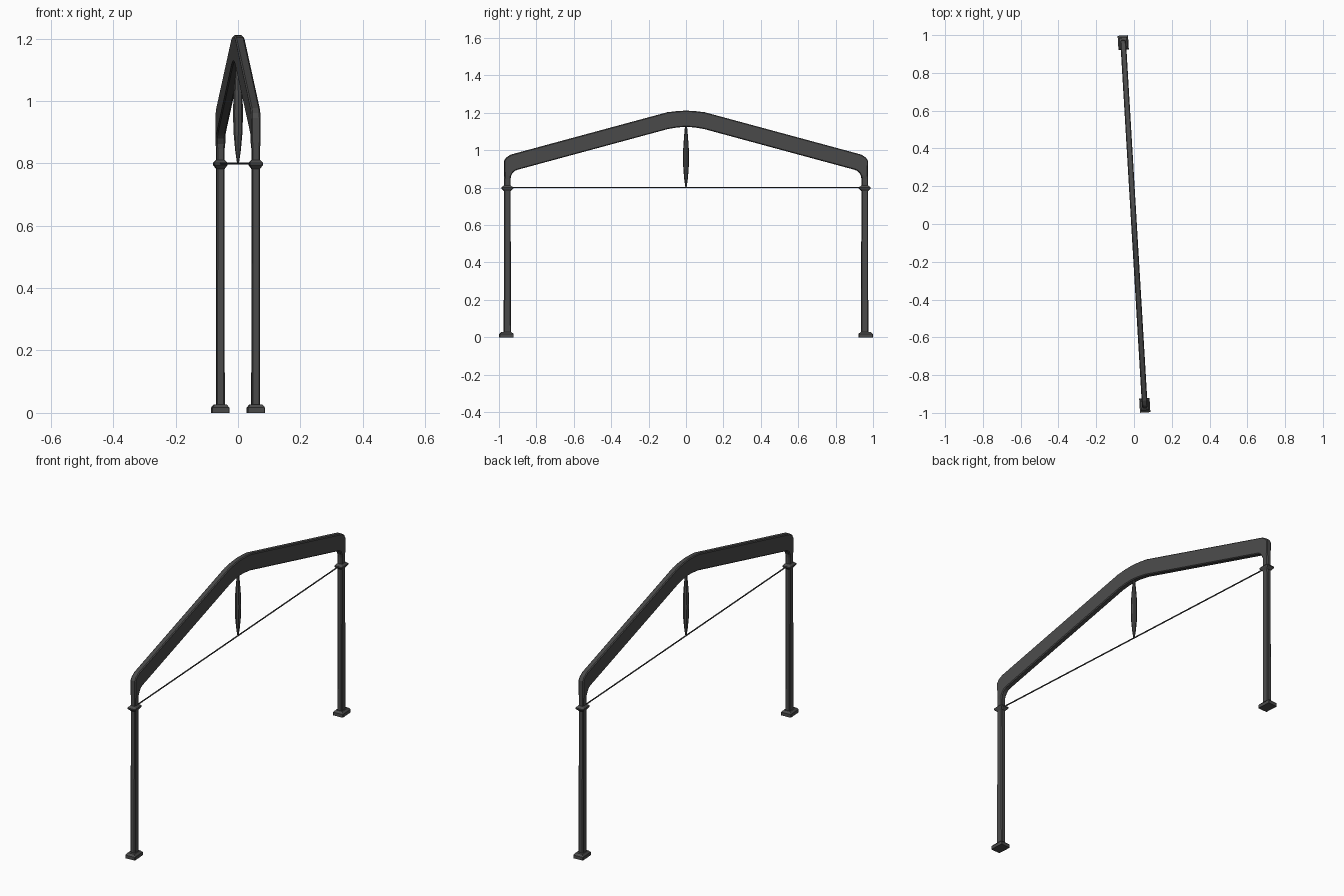
import bpy, bmesh, math
from mathutils import Vector, Matrix

if "Cube" in bpy.data.objects:
    bpy.data.objects.remove(bpy.data.objects["Cube"])

# The whole frame is turned slightly about the vertical axis
TURN = Matrix.Rotation(math.radians(3.4), 4, 'Z')
POST_Y = 0.962

# Dark iron
iron = bpy.data.materials.new("dark_iron")
iron.diffuse_color = (.07, .07, .07, 1)
iron.use_nodes = True
iron.node_tree.nodes["Principled BSDF"].inputs["Base Color"].default_value = iron.diffuse_color


def section(a, b, width, c):
    """Chamfered rectangle: depth runs from point a to point b, width along x."""
    a, b = Vector(a), Vector(b)
    d = (b - a).normalized() * c
    h = width / 2
    x = Vector((1, 0, 0))
    k = h - c
    return [a + x * k, a + d + x * h, b - d + x * h, b + x * k,
            b - x * k, b - d - x * h, a + d - x * h, a - x * k]


def loft(name, rings):
    bm = bmesh.new()
    loops = [[bm.verts.new(p) for p in r] for r in rings]
    n = len(loops[0])
    for p, q in zip(loops, loops[1:]):
        for i in range(n):
            bm.faces.new((p[i], p[(i + 1) % n], q[(i + 1) % n], q[i]))
    bm.faces.new(loops[0])
    bm.faces.new(loops[-1])
    bmesh.ops.recalc_face_normals(bm, faces=bm.faces)
    bm.transform(TURN)
    me = bpy.data.meshes.new(name)
    bm.to_mesh(me)
    bm.free()
    me.materials.append(iron)
    ob = bpy.data.objects.new(name, me)
    bpy.context.collection.objects.link(ob)
    return ob


def upright(name, y, levels):
    """Stack of horizontal chamfered sections: (z, width, depth, chamfer)."""
    return loft(name, [section((0, y - d / 2, z), (0, y + d / 2, z), w, c)
                       for z, w, d, c in levels])


def spindle(name, levels, sides=8):
    return loft(name, [[Vector((r * math.cos(2 * math.pi * i / sides),
                                r * math.sin(2 * math.pi * i / sides), z))
                        for i in range(sides)] for z, r in levels])


# Posts, feet and collars
for side, s in (("front", -1), ("back", 1)):
    upright(side + "_foot", s * POST_Y, [(0, .055, .075, .001), (.017, .055, .075, .001),
                                         (.027, .038, .054, .001)])
    post_y = s * .957
    upright(side + "_post", post_y, [(.015, .027, .038, .004), (.86, .026, .034, .004)])
    upright(side + "_collar", post_y, [(.782, .026, .036, .003), (.795, .044, .062, .003),
                                       (.801, .044, .062, .003), (.811, .026, .036, .003)])

# Gabled beam with rounded knees: (outer y, z), (inner y, z), width
half = [((-.973, .845), (-.940, .845), .026),
        ((-.973, .868), (-.938, .862), .030),
        ((-.973, .945), (-.928, .880), .030),
        ((-.963, .961), (-.918, .889), .030),
        ((-.937, .977), (-.905, .895), .030),
        ((-.100, 1.203), (-.095, 1.114), .030),
        ((-.050, 1.209), (-.045, 1.122), .030)]
path = half + [((0, 1.212), (0, 1.125), .030)]
path += [((-o[0], o[1]), (-i[0], i[1]), w) for o, i, w in reversed(half)]
loft("roof_beam", [section((0, *o), (0, *i), w, .0045) for o, i, w in path])

# Tie rod between collars
loft("tie_rod", [[Vector((.0035 * math.cos(a * math.pi / 3), y,
                          .8 + .0035 * math.sin(a * math.pi / 3))) for a in range(6)]
                 for y in (-POST_Y, POST_Y)])

# Tapered hanger strut
spindle("hanger_strut", [(.798, .003), (.84, .009), (.90, .0145), (.96, .016),
                         (1.02, .0145), (1.08, .010), (1.135, .005)])
